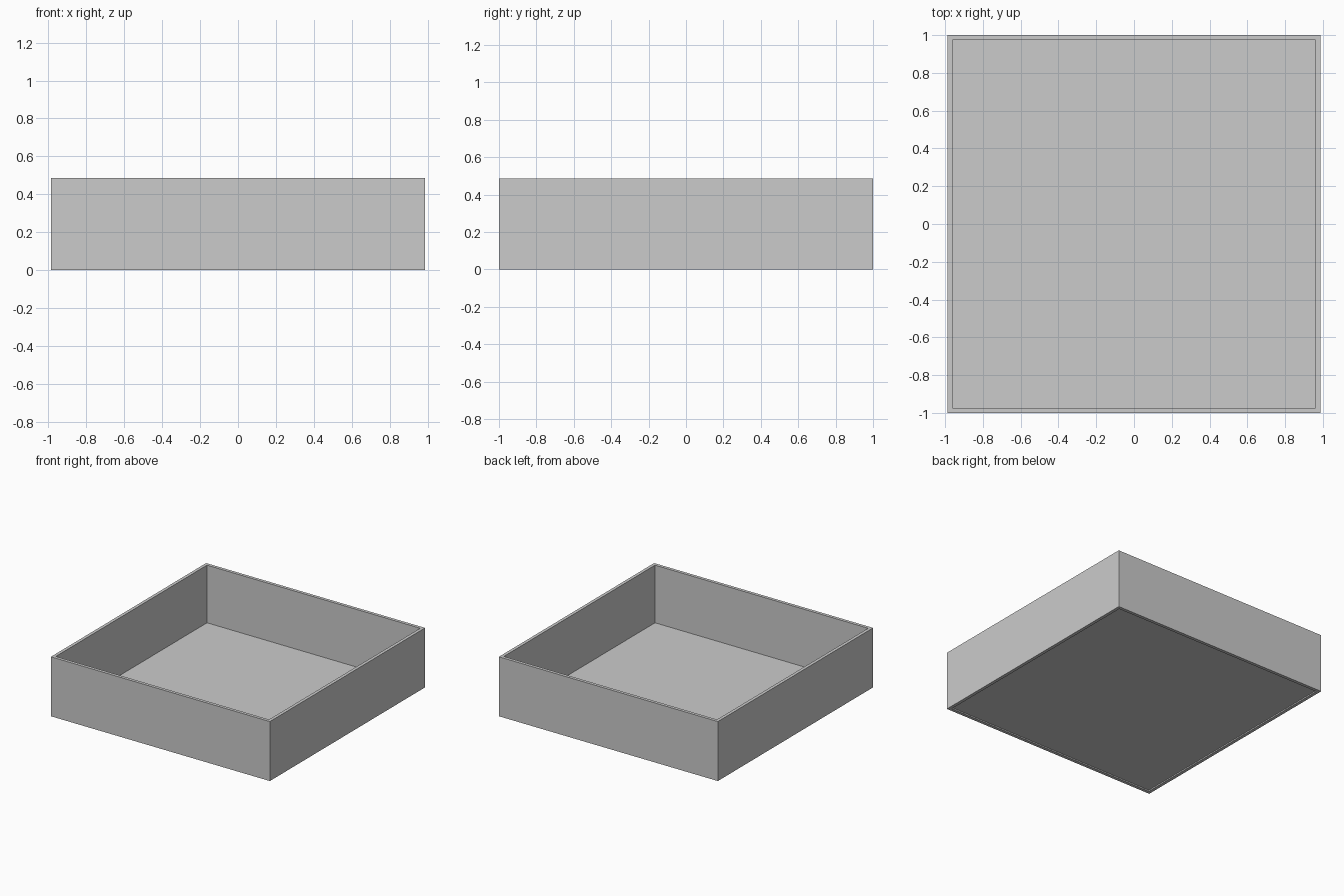
import bpy, bmesh

if "Cube" in bpy.data.objects:
    bpy.data.objects.remove(bpy.data.objects["Cube"])

W, D, H = 1.975, 2.0, 0.485   # outer size
T = 0.026                     # wall thickness
FLOOR_Z, FLOOR_T = 0.010, 0.005


def make_object(name, bm):
    bmesh.ops.recalc_face_normals(bm, faces=bm.faces)
    mesh = bpy.data.meshes.new(name)
    bm.to_mesh(mesh)
    bm.free()
    obj = bpy.data.objects.new(name, mesh)
    bpy.context.collection.objects.link(obj)
    return obj


def sized_box(w, d, h, z):
    bm = bmesh.new()
    bmesh.ops.create_cube(bm, size=1)
    bmesh.ops.scale(bm, vec=(w, d, h), verts=bm.verts)
    bmesh.ops.translate(bm, vec=(0, 0, z + h / 2), verts=bm.verts)
    return bm


# Wall ring: inset the top and bottom of a box, then join them as an opening
bm = sized_box(W, D, H, 0)
bm.normal_update()
caps = [f for f in bm.faces if abs(f.normal.z) > 0.5]
bmesh.ops.inset_individual(bm, faces=caps, thickness=T, use_even_offset=True)
rims = [e for f in caps for e in f.edges]
bmesh.ops.delete(bm, geom=caps, context='FACES_ONLY')
bmesh.ops.bridge_loops(bm, edges=rims)
make_object("tray_walls", bm)

# Thin floor panel, set slightly above the bottom rim
make_object("tray_floor", sized_box(W - 2 * T, D - 2 * T, FLOOR_T, FLOOR_Z))
